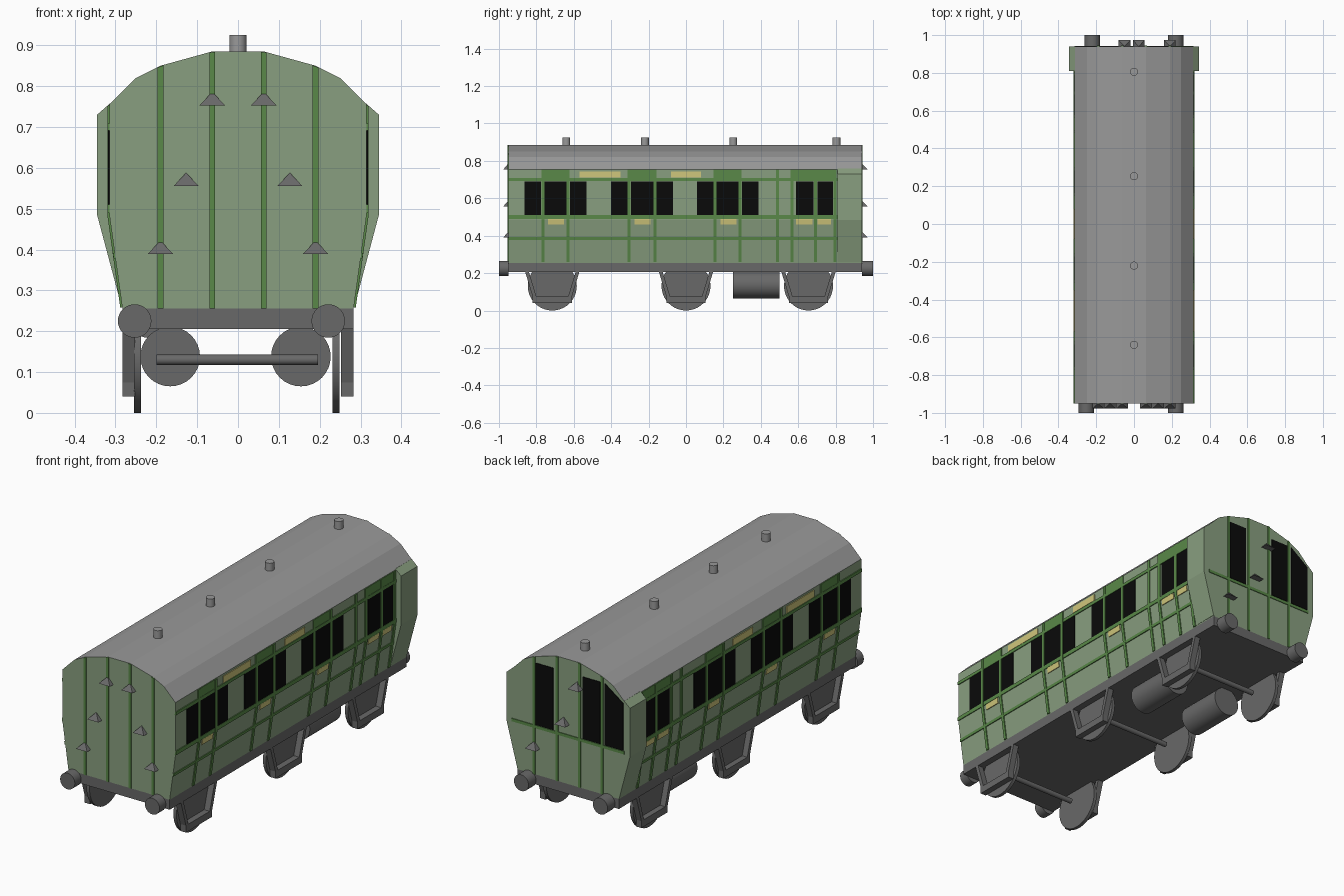
import bpy, bmesh, math
from mathutils import Matrix, Vector

if "Cube" in bpy.data.objects:
    bpy.data.objects.remove(bpy.data.objects["Cube"])


def material(name, rgb):
    m = bpy.data.materials.new(name)
    m.diffuse_color = (*rgb, 1)
    m.use_nodes = True
    m.node_tree.nodes["Principled BSDF"].inputs["Base Color"].default_value = m.diffuse_color
    return m


GREEN = material("pale green", (0.25, 0.345, 0.215))
TRIM = material("dark green", (0.10, 0.25, 0.065))
ROOF = material("roof grey", (0.32, 0.32, 0.32))
IRON = material("iron grey", (0.14, 0.14, 0.14))
BLACK = material("window black", (0.003, 0.003, 0.003))
YELLOW = material("pale yellow", (0.63, 0.57, 0.20))

BACK, FRONT = 0.94, -0.95
# Half cross-section of the coach, bottom to top: (x, z)
SECTION = [(0.283, 0.255), (0.315, 0.485), (0.315, 0.755), (0.25, 0.82), (0.19, 0.85), (0.063, 0.885)]


def finish(name, bm, *mats):
    bmesh.ops.recalc_face_normals(bm, faces=bm.faces)
    me = bpy.data.meshes.new(name)
    bm.to_mesh(me)
    bm.free()
    for m in mats:
        me.materials.append(m)
    ob = bpy.data.objects.new(name, me)
    bpy.context.collection.objects.link(ob)
    return ob


def prism(bm, profile, axis, a, b):
    """Extrude a 2D profile along x (profile is y,z) or y (profile is x,z)."""
    def place(p, t):
        return (t, p[0], p[1]) if axis == 'x' else (p[0], t, p[1])
    lo = [bm.verts.new(place(p, a)) for p in profile]
    hi = [bm.verts.new(place(p, b)) for p in profile]
    bm.faces.new(lo)
    bm.faces.new(hi)
    n = len(profile)
    for i in range(n):
        bm.faces.new((lo[i], lo[(i + 1) % n], hi[(i + 1) % n], hi[i]))


def box(x0, x1, z0, z1):
    return [(x0, z0), (x1, z0), (x1, z1), (x0, z1)]


def cylinder(bm, centre, radius, length, axis, sides=32):
    rot = {'x': Matrix.Rotation(math.pi / 2, 4, 'Y'), 'y': Matrix.Rotation(math.pi / 2, 4, 'X'),
           'z': Matrix.Identity(4)}[axis]
    bmesh.ops.create_cone(bm, cap_ends=True, segments=sides, radius1=radius, radius2=radius,
                          depth=length, matrix=Matrix.Translation(Vector(centre)) @ rot)


def smooth(ob):
    bpy.ops.object.select_all(action='DESELECT')
    ob.select_set(True)
    bpy.context.view_layer.objects.active = ob
    bpy.ops.object.shade_smooth_by_angle(angle=math.radians(35))


def side_x(z):
    return 0.315 if z >= 0.485 else 0.283 + 0.032 * (z - 0.255) / 0.23


def roof_z(x):
    x = abs(x)
    for (xa, za), (xb, zb) in zip(SECTION[2:], SECTION[3:]):
        if xb <= x <= xa:
            return za + (zb - za) * (xa - x) / (xa - xb)
    return 0.885


def side_plates(name, rects, depth, mat):
    """Thin plates (y0, y1, z0, z1) that follow both coach sides."""
    bm = bmesh.new()
    for y0, y1, z0, z1 in rects:
        zs = [z0] + ([0.485] if z0 < 0.485 < z1 else []) + [z1]
        for s in (1, -1):
            inner = [(s * (side_x(z) - 0.004), z) for z in zs]
            outer = [(s * (side_x(z) + depth), z) for z in reversed(zs)]
            prism(bm, inner + outer, 'y', y0, y1)
    return finish(name, bm, mat)


# Coach body, with roof faces coloured by height
bm = bmesh.new()
prism(bm, SECTION + [(-x, z) for x, z in reversed(SECTION)], 'y', FRONT, BACK)
bm.normal_update()
for f in bm.faces:
    if f.calc_center_median().z > 0.76 and len(f.verts) == 4:
        f.material_index = 1
finish("coach_body_and_roof", bm, GREEN, ROOF)

# Guard lookouts bulging from both sides at the back
bm = bmesh.new()
for s in (1, -1):
    prism(bm, [(s * x, z) for x, z in ((0.27, 0.258), (0.285, 0.26), (0.345, 0.485), (0.345, 0.73),
                                       (0.313, 0.758), (0.27, 0.758))], 'y', 0.81, BACK)
finish("guard_lookouts", bm, GREEN)

# Side beading: uprights, long rails and door head panels
uprights = [-0.765, -0.63, -0.305, -0.165, 0.155, 0.29, 0.49, 0.568, 0.693, 0.797]
rails = [(0.385, 0.007), (0.5, 0.01), (0.7, 0.008)]
side_plates("side_uprights", [(y - 0.008, y + 0.008, 0.258, 0.753) for y in uprights], 0.005, TRIM)
side_plates("side_rails", [(FRONT, 0.81, z - h, z + h) for z, h in rails], 0.0045, TRIM)
door_heads = [(-0.765, -0.63), (-0.305, -0.165), (0.155, 0.29), (0.568, 0.797)]
side_plates("door_head_panels", [(a, b, 0.705, 0.753) for a, b in door_heads], 0.003, TRIM)

# Side windows: a door light flanked by two narrow lights, then the guard doors
windows = [(0.587, 0.683), (0.703, 0.785)]
for c in (-0.698, -0.235, 0.223):
    windows += [(c - 0.165, c - 0.077), (c - 0.06, c + 0.06), (c + 0.077, c + 0.165)]
side_plates("side_windows", [(a, b, 0.51, 0.691) for a, b in windows], 0.003, BLACK)

# Yellow door plates and long boards
plates = [(c - 0.043, c + 0.043, 0.46, 0.489) for c in (-0.695, -0.233, 0.227, 0.632)]
plates += [(0.703, 0.775, 0.46, 0.489), (-0.57, -0.35, 0.71, 0.744), (-0.08, 0.08, 0.71, 0.744)]
side_plates("yellow_plates", plates, 0.004, YELLOW)

# End beading and the back rail
bm = bmesh.new()
for y0, y1 in ((FRONT - 0.004, FRONT + 0.004), (BACK - 0.004, BACK + 0.004)):
    for x in (-0.19, -0.063, 0.063, 0.19):
        a, b = x - 0.007, x + 0.007
        prism(bm, [(a, 0.256), (b, 0.256), (b, roof_z(b) - 0.001), (a, roof_z(a) - 0.001)], 'y', y0, y1)
prism(bm, box(-0.315, 0.315, 0.49, 0.505), 'y', BACK - 0.004, BACK + 0.0035)
finish("end_beading", bm, TRIM)

# Back windows, tops following the roof curve
bm = bmesh.new()
for a, b in ((0.082, 0.18), (-0.18, -0.082), (-0.308, -0.205)):
    prism(bm, [(a, 0.507), (b, 0.507), (b, min(0.82, roof_z(b) - 0.022)), (a, min(0.82, roof_z(a) - 0.016))],
          'y', BACK - 0.004, BACK + 0.003)
finish("back_windows", bm, BLACK)

# Wedge lamp brackets on both ends
bm = bmesh.new()
front_spots = [(s * x, z) for s in (1, -1) for x, z in ((0.063, 0.753), (0.127, 0.555), (0.19, 0.389))]
back_spots = [(-0.05, 0.753), (0.025, 0.555), (0.19, 0.389)]
for spots, y, d in ((front_spots, FRONT, -0.028), (back_spots, BACK, 0.033)):
    for x, z in spots:
        v = [bm.verts.new(p) for p in ((x - 0.031, y, z), (x + 0.031, y, z), (x + 0.031, y + d, z),
                                       (x - 0.031, y + d, z), (x, y, z + 0.033))]
        bm.faces.new(v[:4])
        for i in range(4):
            bm.faces.new((v[i], v[(i + 1) % 4], v[4]))
finish("lamp_brackets", bm, IRON)

# Roof ventilators
bm = bmesh.new()
for y in (-0.64, -0.22, 0.253, 0.805):
    cylinder(bm, (0, y, 0.9), 0.021, 0.05, 'z', 20)
smooth(finish("roof_vents", bm, ROOF))

# Underframe
bm = bmesh.new()
prism(bm, box(-0.283, 0.283, 0.205, 0.2555), 'y', FRONT, BACK)
finish("underframe", bm, IRON)

# Buffers
bm = bmesh.new()
for x, y0, y1 in ((-0.253, -1, FRONT), (0.221, -1, FRONT), (-0.221, BACK, 1), (0.221, BACK, 1)):
    cylinder(bm, (x, (y0 + y1) / 2, 0.225), 0.041, y1 - y0, 'y')
smooth(finish("buffers", bm, IRON))

# Wheels, axles and open trapezoid axle guards
wheels, axles, guards = bmesh.new(), bmesh.new(), bmesh.new()
for y in (-0.715, 0.0, 0.655):
    for x in (-0.246, 0.24):
        cylinder(wheels, (x, y, 0.131), 0.131, 0.017, 'x', 40)
    cylinder(axles, (-0.002, y, 0.13), 0.013, 0.395, 'x', 16)
    for s in (1, -1):
        a, b = s * 0.252, s * 0.283
        for t in (1, -1):
            prism(guards, [(y + t * h, z) for h, z in ((0.145, 0.207), (0.105, 0.075), (0.085, 0.075),
                                                       (0.125, 0.207))], 'x', a, b)
        prism(guards, box(y - 0.105, y + 0.105, 0.04, 0.075), 'x', a, b)
smooth(finish("wheels", wheels, IRON))
smooth(finish("axles", axles, IRON))
finish("axle_guards", guards, IRON)

# Underfloor tanks
bm = bmesh.new()
for x in (-0.166, 0.154):
    cylinder(bm, (x, 0.375, 0.138), 0.073, 0.25, 'y')
smooth(finish("underfloor_tanks", bm, IRON))
